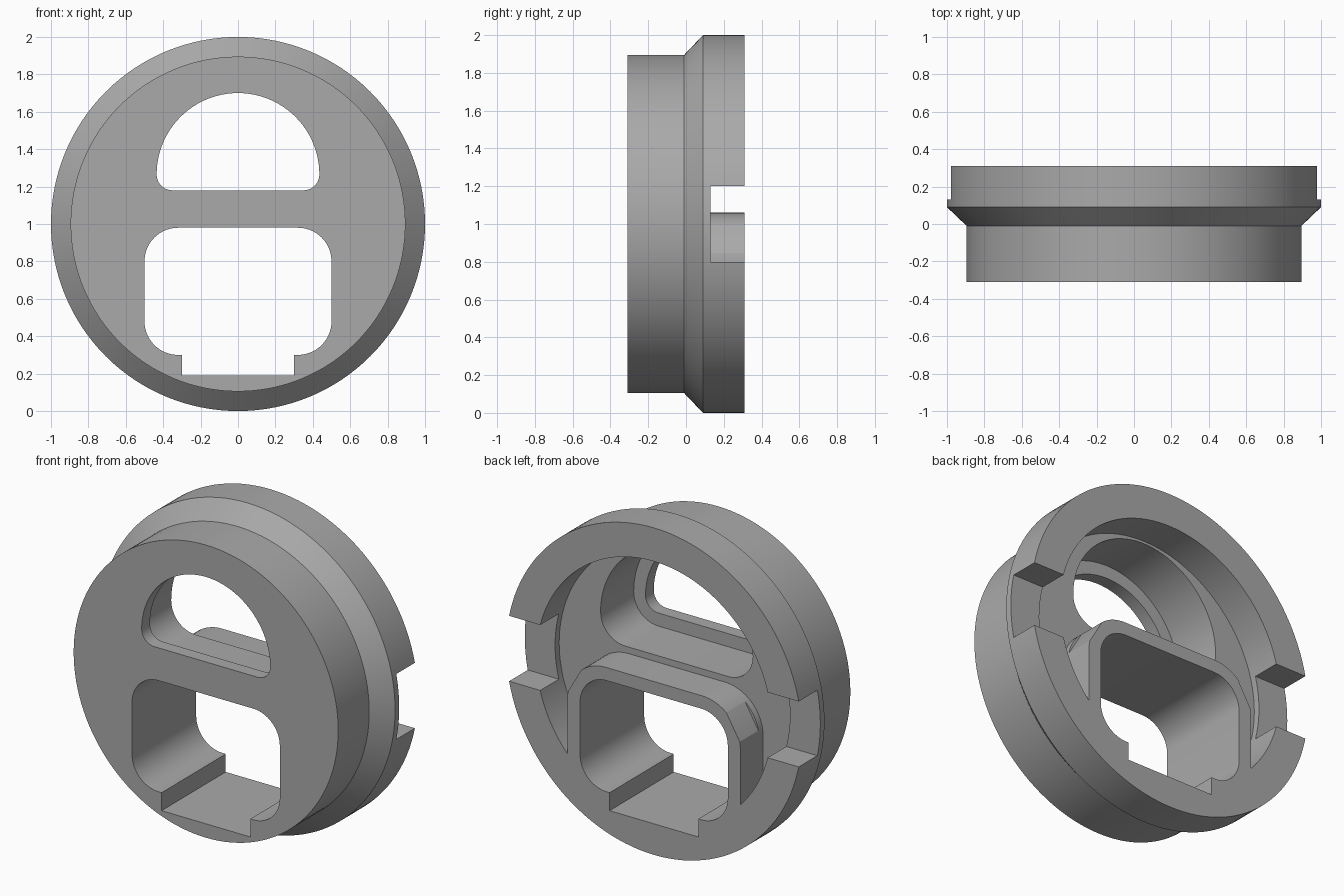
import bpy, bmesh, math

if "Cube" in bpy.data.objects:
    bpy.data.objects.remove(bpy.data.objects["Cube"])


def arc(cx, cz, r, a0, a1, n):
    """Points of an arc in the xz plane, angles in degrees."""
    return [(cx + r * math.cos(math.radians(a0 + (a1 - a0) * i / n)),
             cz + r * math.sin(math.radians(a0 + (a1 - a0) * i / n))) for i in range(n + 1)]


def prism(name, outline, y0, y1):
    """Extrude an xz outline from y0 to y1."""
    bm = bmesh.new()
    face = bm.faces.new([bm.verts.new((x, y0, z)) for x, z in outline])
    ext = bmesh.ops.extrude_face_region(bm, geom=[face])["geom"]
    for v in ext:
        if isinstance(v, bmesh.types.BMVert):
            v.co.y = y1
    bmesh.ops.recalc_face_normals(bm, faces=bm.faces)
    return finish(name, bm)


def turned(name, profile, n=128):
    """Solid of revolution about the y axis through z = 1, from (y, radius) pairs."""
    bm = bmesh.new()
    rings = [[bm.verts.new((r * math.cos(2 * math.pi * i / n), y,
                            1 + r * math.sin(2 * math.pi * i / n))) for i in range(n)]
             for y, r in profile]
    for a, b in zip(rings, rings[1:]):
        for i in range(n):
            j = (i + 1) % n
            bm.faces.new((a[i], a[j], b[j], b[i]))
    bm.faces.new(rings[0])
    bm.faces.new(rings[-1])
    bmesh.ops.recalc_face_normals(bm, faces=bm.faces)
    return finish(name, bm)


def finish(name, bm):
    me = bpy.data.meshes.new(name)
    bm.to_mesh(me)
    bm.free()
    ob = bpy.data.objects.new(name, me)
    bpy.context.collection.objects.link(ob)
    return ob


def cut(target, cutter):
    """Subtract the cutter and remove it."""
    mod = target.modifiers.new("cut", 'BOOLEAN')
    mod.operation, mod.solver, mod.object = 'DIFFERENCE', 'EXACT', cutter
    bpy.context.view_layer.objects.active = target
    bpy.ops.object.modifier_apply(modifier=mod.name)
    bpy.data.objects.remove(cutter)


def arch(off):
    """Half-round window outline, grown by off."""
    w, c, z = 0.435 + off, 0.085 + off, 1.18 - off
    return (arc(0, 1.265, w, 0, 180, 48) + arc(c - w, z + c, c, 180, 270, 10)[1:]
            + arc(w - c, z + c, c, 270, 360, 10)[:-1])


# Stepped round body
body = turned("round_housing", [(-0.31, 0.895), (-0.01, 0.895), (0.09, 1.0), (0.31, 1.0)])

# Rear cavity that leaves a rounded collar standing around the lower opening
cavity = turned("cavity_cutter", [(0.09, 0.795), (0.5, 0.795)])
collar = prism("collar_cutter", arc(0.325, 0.80, 0.26, 0, 90, 16)
               + arc(-0.325, 0.80, 0.26, 90, 180, 16) + [(-0.585, 0.0), (0.585, 0.0)], -0.1, 0.7)
cut(cavity, collar)
cut(body, cavity)

# Arched window with a thin front lip
cut(body, prism("arch_pocket_cutter", arch(0.08), -0.23, 0.2))
cut(body, prism("arch_window_cutter", arch(0), -0.5, 0.2))

# Lower rounded opening with a keyway in its floor
r = 0.18
lower = (arc(0.32, 0.80, r, 0, 90, 14) + arc(-0.32, 0.80, r, 90, 180, 14)
         + arc(-0.32, 0.48, r, 180, 270, 14) + [(-0.3, 0.30), (-0.3, 0.19), (0.3, 0.19), (0.3, 0.30)]
         + arc(0.32, 0.48, r, 270, 360, 14))
cut(body, prism("lower_opening_cutter", lower, -0.5, 0.5))

# Side notches in the rim and flats on the collar shoulders
for s in (-1, 1):
    cut(body, prism("notch_cutter", [(s * 0.66, 0.8), (s * 1.2, 0.8),
                                     (s * 1.2, 1.2), (s * 0.66, 1.2)], 0.13, 0.5))
    cut(body, prism("flat_cutter", [(s * 0.479, 1.02), (s * 0.602, 0.81),
                                    (s * 0.645, 0.835), (s * 0.522, 1.045)], 0.13, 0.5))

# Plain grey finish
grey = bpy.data.materials.new("grey")
grey.diffuse_color = (0.4, 0.4, 0.4, 1)
grey.use_nodes = True
grey.node_tree.nodes["Principled BSDF"].inputs["Base Color"].default_value = grey.diffuse_color
body.data.materials.clear()
body.data.materials.append(grey)
for p in body.data.polygons:
    p.material_index = 0
bpy.ops.object.select_all(action='DESELECT')
body.select_set(True)
bpy.context.view_layer.objects.active = body
bpy.ops.object.shade_smooth_by_angle(angle=math.radians(20))
